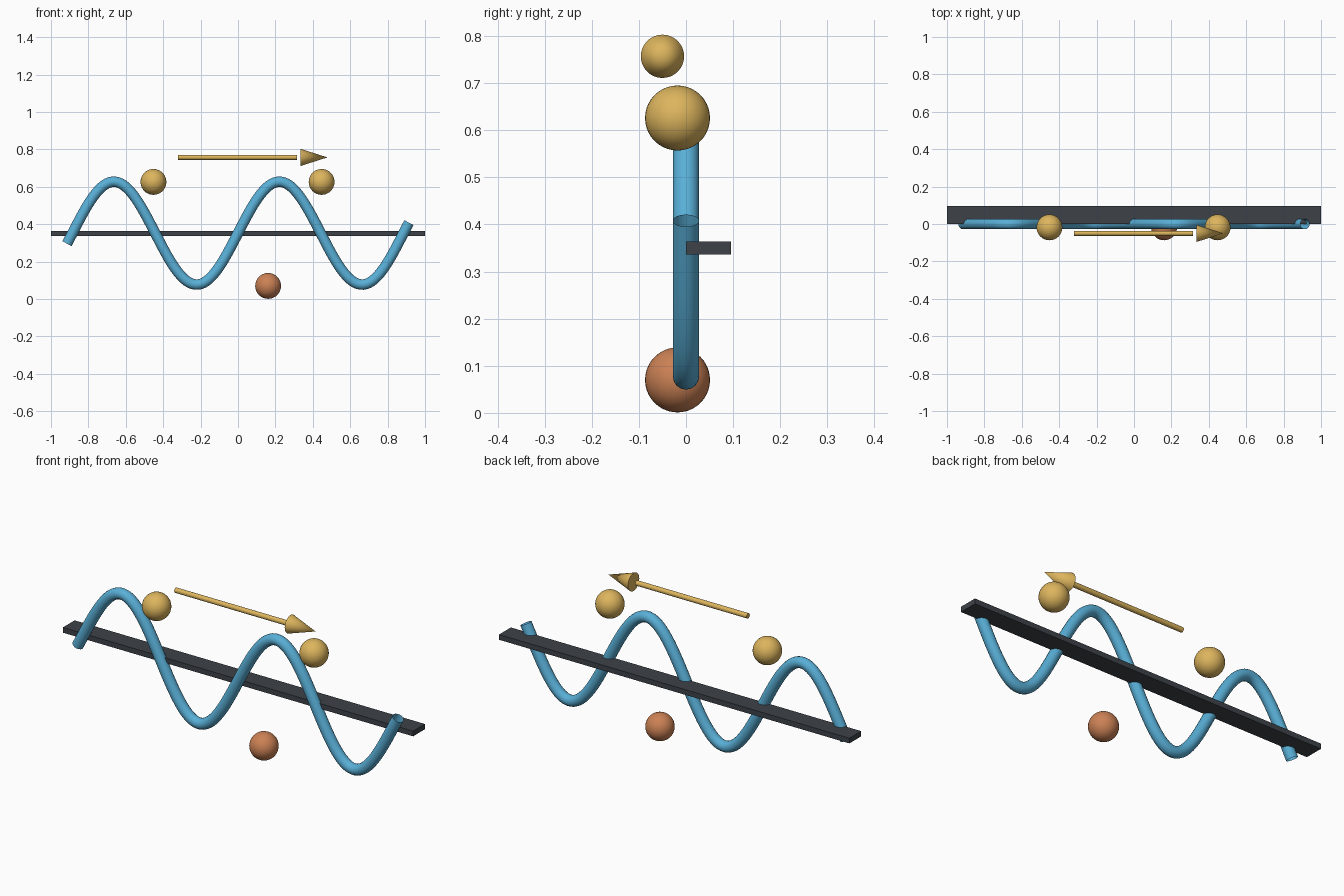
import bpy
import math

if "Cube" in bpy.data.objects:
    bpy.data.objects.remove(bpy.data.objects["Cube"], do_unlink=True)


def material(name, rgb):
    mat = bpy.data.materials.new(name)
    mat.use_nodes = True
    mat.diffuse_color = (*rgb, 1)
    mat.node_tree.nodes["Principled BSDF"].inputs["Base Color"].default_value = (*rgb, 1)
    return mat


GOLD = material("gold", (0.72, 0.46, 0.11))
BLUE = material("sky blue", (0.10, 0.43, 0.68))
COPPER = material("copper orange", (0.60, 0.22, 0.09))
CHARCOAL = material("charcoal", (0.047, 0.055, 0.065))


def finish(name, mat, smooth=True):
    obj = bpy.context.object
    obj.name = name
    obj.data.materials.append(mat)
    if smooth:
        bpy.ops.object.shade_smooth_by_angle(angle=math.radians(40))
    return obj


def ball(name, x, z, mat):
    bpy.ops.mesh.primitive_uv_sphere_add(segments=32, ring_count=20, radius=0.069,
                                         location=(x, -0.018, z))
    finish(name, mat)


def rod(name, x0, x1, r0, r1, mat):
    # Round solid lying along x, in front of the wave
    bpy.ops.mesh.primitive_cone_add(vertices=32, radius1=r0, radius2=r1, depth=x1 - x0,
                                    location=((x0 + x1) / 2, -0.05, 0.757),
                                    rotation=(0, math.pi / 2, 0))
    finish(name, mat)


# Flat axis bar behind the wave
MID = 0.35
bpy.ops.mesh.primitive_cube_add(size=1, location=(0, 0.048, MID))
bpy.context.object.scale = (2, 0.096, 0.027)
finish("axis_bar", CHARCOAL, smooth=False)

# Open-ended tube swept along a sine wave
STEPS, HALF, PERIOD, HEIGHT = 120, 0.914, 0.885, 0.275
curve = bpy.data.curves.new("wave_tube", "CURVE")
curve.dimensions = "3D"
curve.bevel_depth = 0.028
curve.bevel_resolution = 6
path = curve.splines.new("POLY")
path.points.add(STEPS)
for i, point in enumerate(path.points):
    x = HALF * (2 * i / STEPS - 1)
    point.co = (x, 0, MID + 0.002 + HEIGHT * math.sin(math.tau * x / PERIOD), 1)
tube = bpy.data.objects.new("wave_tube", curve)
bpy.context.collection.objects.link(tube)
bpy.ops.object.select_all(action="DESELECT")
tube.select_set(True)
bpy.context.view_layer.objects.active = tube
bpy.ops.object.convert(target="MESH")
finish("wave_tube", BLUE)

# Marker balls
ball("left_upper_ball", 0.447, 0.626, GOLD)
ball("right_upper_ball", -0.452, 0.626, GOLD)
ball("lower_ball", 0.161, 0.07, COPPER)

# Direction arrow
rod("arrow_shaft", -0.32, 0.316, 0.013, 0.013, GOLD)
rod("arrow_head", 0.334, 0.478, 0.046, 0, GOLD)
